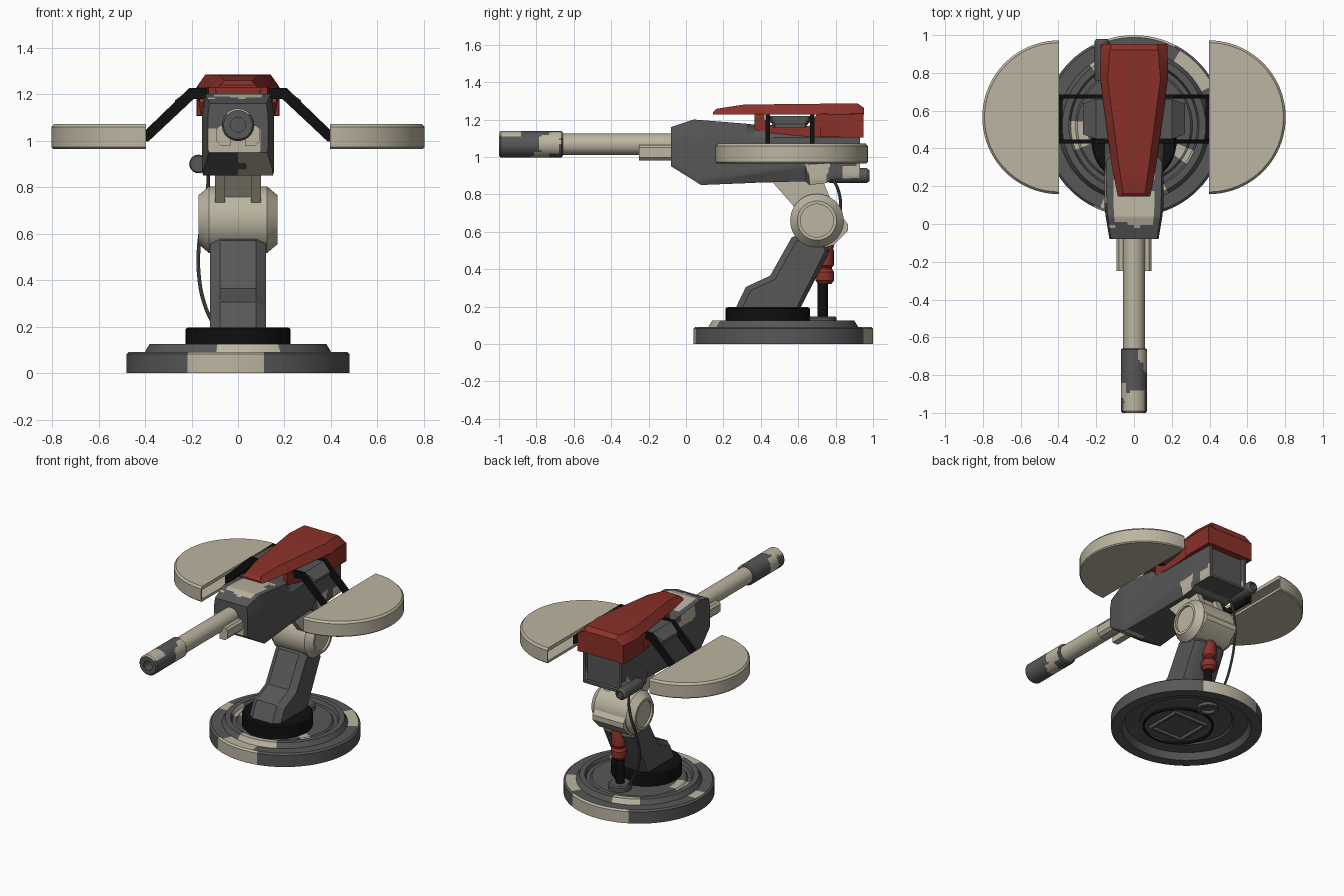
import bpy, bmesh, math
from mathutils import Matrix, noise

if "Cube" in bpy.data.objects:
    bpy.data.objects.remove(bpy.data.objects["Cube"])


def material(name, rgb):
    m = bpy.data.materials.new(name)
    m.diffuse_color = (*rgb, 1)
    m.use_nodes = True
    m.node_tree.nodes["Principled BSDF"].inputs["Base Color"].default_value = m.diffuse_color
    return m


GREY = material("dark grey", (0.095, 0.095, 0.095))
BEIGE = material("sand beige", (0.50, 0.46, 0.355))
RED = material("dull red", (0.26, 0.03, 0.022))
BLACK = material("black", (0.005, 0.005, 0.005))


def finish(name, bm, mats, rule=None):
    bmesh.ops.remove_doubles(bm, verts=bm.verts, dist=0.0001)
    bmesh.ops.recalc_face_normals(bm, faces=bm.faces)
    if rule:
        for f in bm.faces:
            f.material_index = int(bool(rule(f.calc_center_median(), f.normal)))
    me = bpy.data.meshes.new(name)
    bm.to_mesh(me)
    bm.free()
    for m in mats:
        me.materials.append(m)
    ob = bpy.data.objects.new(name, me)
    bpy.context.collection.objects.link(ob)
    return ob


def loft_bm(rings):
    bm = bmesh.new()
    vs = [[bm.verts.new(p) for p in r] for r in rings]
    n = len(vs[0])
    for a, b in zip(vs, vs[1:]):
        for i in range(n):
            j = (i + 1) % n
            bm.faces.new((a[i], a[j], b[j], b[i]))
    bm.faces.new(vs[0])
    bm.faces.new(vs[-1])
    bmesh.ops.recalc_face_normals(bm, faces=bm.faces)
    return bm


def loft(name, rings, mat):
    return finish(name, loft_bm(rings), [mat])


def box(name, x, y, z, mat):
    return loft(name, [[(x[0], y[0], k), (x[1], y[0], k), (x[1], y[1], k), (x[0], y[1], k)] for k in z], mat)


def side_profile(name, pts, x0, x1, mat):
    return loft(name, [[(x, y, z) for y, z in pts] for x in (x0, x1)], mat)


def lathe(name, profile, loc, mats, axis="Z", segs=48, rule=None, turn=0.0):
    """Revolve (radius, height) points around an axis through loc."""
    bm = bmesh.new()
    angles = [2 * math.pi * i / segs + turn for i in range(segs)]
    rings = [[bm.verts.new((r * math.cos(a), r * math.sin(a), h)) for a in angles] for r, h in profile]
    for a, b in zip(rings, rings[1:]):
        for i in range(segs):
            j = (i + 1) % segs
            bm.faces.new((a[i], a[j], b[j], b[i]))
    rot = {"Z": Matrix(), "Y": Matrix.Rotation(-math.pi / 2, 4, "X"), "X": Matrix.Rotation(math.pi / 2, 4, "Y")}[axis]
    bm.transform(Matrix.Translation(loc) @ rot)
    return finish(name, bm, mats, rule)


# Round stepped base with painted camouflage patches
def base_camo(c, n):
    x, y = c.x, c.y - 0.52
    r, a = math.hypot(x, y), math.degrees(math.atan2(y, x))
    if n.z < -0.05 or (n.x * x + n.y * y < -0.1 and c.z < 0.06):
        return False
    if r > 0.47:
        return -117 < a < -76 or 61 < a < 117
    if r > 0.41:
        return -112 < a < -80 or 28 < a < 58 or a > 175 or a < -169
    if r > 0.345:
        return -103 < a < -61 or 100 < a < 128
    return r > 0.25 and (a > 175 or a < -157 or -37 < a < -23)


lathe("base", [(0, 0.11), (0.25, 0.11), (0.30, 0.11), (0.31, 0.10), (0.335, 0.10), (0.345, 0.125), (0.38, 0.125),
               (0.40, 0.092), (0.468, 0.092), (0.48, 0.082), (0.48, 0), (0.41, 0), (0.39, 0.045), (0.30, 0.05),
               (0.29, 0.06), (0, 0.06)], (0, 0.52, 0), [GREY, BEIGE], segs=80, rule=base_camo)
lathe("turntable", [(0, 0.1), (0.225, 0.1), (0.225, 0.19), (0.215, 0.197), (0, 0.197)], (0, 0.437, 0), [BLACK])
lathe("underside_ring", [(0.215, 0.045), (0.225, 0.045), (0.225, 0.07), (0.215, 0.07), (0.215, 0.045)],
      (0, 0.437, 0), [BLACK])
lathe("underside_socket", [(0.16, 0.04), (0.185, 0.04), (0.185, 0.07), (0.16, 0.07), (0.16, 0.04)],
      (0, 0.437, 0), [GREY], segs=4, turn=math.pi / 4)
lathe("underside_piston_ring", [(0.045, 0.04), (0.068, 0.04), (0.068, 0.07), (0.045, 0.07), (0.045, 0.04)],
      (0, 0.73, 0), [GREY], segs=24)

# Lower arm with chamfered cheeks
arm = [(0.255, 0.17), (0.32, 0.305), (0.45, 0.365), (0.565, 0.57), (0.70, 0.62), (0.77, 0.50), (0.60, 0.17)]
inner = [(0.29, 0.17), (0.345, 0.285), (0.475, 0.345), (0.59, 0.55), (0.69, 0.59), (0.745, 0.50), (0.58, 0.17)]
loft("lower_arm", [[(x, y, z) for y, z in p] for x, p in
                   ((-0.12, inner), (-0.078, arm), (0.078, arm), (0.12, inner))], GREY)

# Elbow joint, its rear lug and the upper brackets
lathe("elbow_joint", [(0, -0.155), (0.088, -0.155), (0.088, -0.17), (0.105, -0.17), (0.143, -0.125), (0.143, 0.125),
                      (0.105, 0.17), (0.088, 0.17), (0.088, 0.155), (0, 0.155)], (0, 0.70, 0.66), [BEIGE], "X")
side_profile("elbow_lug", [(0.74, 0.515), (0.79, 0.53), (0.865, 0.605), (0.865, 0.64), (0.82, 0.70), (0.76, 0.70)],
             -0.12, 0.12, BEIGE)
for s, side in ((-1, "left"), (1, "right")):
    side_profile(side + "_upper_bracket", [(0.45, 0.88), (0.59, 0.72), (0.70, 0.70), (0.78, 0.76), (0.72, 0.90)],
                 s * 0.055, s * 0.098, BEIGE)
side_profile("upper_arm_core", [(0.49, 0.88), (0.61, 0.74), (0.74, 0.74), (0.70, 0.90)], -0.06, 0.06, BEIGE)

# Hydraulic piston behind the arm
lathe("piston_foot", [(0, 0.10), (0.075, 0.10), (0.075, 0.14), (0.065, 0.148), (0, 0.148)], (0, 0.73, 0), [GREY])
lathe("piston_rod", [(0, 0.14), (0.028, 0.14), (0.028, 0.40), (0, 0.40)], (0, 0.73, 0), [BLACK], segs=24)
lathe("piston_sleeve", [(0, 0.32), (0.035, 0.32), (0.05, 0.34), (0.05, 0.385), (0.038, 0.40), (0.038, 0.41),
                        (0.048, 0.42), (0.048, 0.50), (0.035, 0.54), (0, 0.54)], (0, 0.742, 0), [RED], segs=24)


# Gun body: half widths and heights along its length
def body_camo(c, n):
    w = 0.025 * noise.noise(c * 14)
    if n.z > 0.7:
        return -0.115 < c.x + w < 0.09 and -0.01 < c.y + w < 0.24
    if n.y < -0.7:
        return -0.13 < c.x < 0.09 + w and c.z < 1.05 + w
    if n.z < -0.4 and c.y < 0.1:
        return c.x > 0.01 + w
    if abs(n.x) > 0.5:
        return (0.65 < c.y + w < 0.75 and c.z < 0.96 and c.x > 0) or (0.83 < c.y and c.z + w < 0.955) \
            or (c.x < 0 and 0.12 < c.y + w < 0.28 and c.z > 1.10)
    return False


# y, half width, top half width, bottom half width, bottom, chamfer, top
rows = [(-0.08, 0.13, 0.122, 0.125, 0.95, 0.965, 1.16), (0.04, 0.15, 0.14, 0.148, 0.875, 0.89, 1.20),
        (0.08, 0.155, 0.143, 0.15, 0.85, 0.868, 1.197), (0.33, 0.155, 0.148, 0.135, 0.86, 0.905, 1.177),
        (0.37, 0.155, 0.11, 0.133, 0.862, 0.91, 1.172), (0.64, 0.155, 0.11, 0.125, 0.87, 0.95, 1.165),
        (0.66, 0.155, 0.11, 0.15, 0.85, 0.87, 1.165), (0.75, 0.155, 0.11, 0.15, 0.86, 0.88, 1.165),
        (0.78, 0.155, 0.11, 0.15, 0.88, 0.90, 1.165), (0.93, 0.15, 0.11, 0.145, 0.885, 0.90, 1.165)]
bm = loft_bm([[(-k, y, lo), (k, y, lo), (b, y, mid), (b, y, 1.105), (t, y, hi), (-t, y, hi), (-b, y, 1.105),
               (-b, y, mid)] for y, b, t, k, lo, mid, hi in rows])
back = [f for f in bm.faces if f.normal.y > 0.9 and f.calc_area() > 0.05]
bmesh.ops.inset_individual(bm, faces=back, thickness=0.02)
bmesh.ops.inset_individual(bm, faces=back, thickness=0.001, depth=-0.025)
for h in (0.965, 1.105):
    pair = [v for v in bm.verts if abs(v.co.y + 0.08) < 0.001 and abs(v.co.z - h) < 0.001]
    bmesh.ops.connect_vert_pair(bm, verts=pair)
bmesh.ops.subdivide_edges(bm, edges=bm.edges[:], cuts=7, use_grid_fill=True)
finish("gun_body", bm, [GREY, BEIGE], body_camo)

# Barrel with side blocks
lathe("barrel", [(0, -0.70), (0.057, -0.70), (0.057, 0), (0, 0)], (0, 0, 1.068), [BEIGE], "Y", 40)
for s, side in ((-1, "left"), (1, "right")):
    loft(side + "_barrel_block", [[(s * x, y0, z) for x, z in ((0.03, 0.98), (0.075, 0.98), (0.093, 0.998),
         (0.093, 1.05), (0.08, 1.065), (0.03, 1.065))] for y0 in (-0.25, -0.04)], BEIGE)


# Camouflaged muzzle with a bore
def muzzle_camo(c, n):
    w = 0.03 * noise.noise(c * 20)
    y = c.y + w
    if math.hypot(c.x, c.z - 1.068) < 0.05:
        return False
    return (n.z > 0.55 and -0.045 < c.x + w and y < -0.88) or (n.x > 0.75 and -0.78 < y < -0.68) \
        or (n.z > 0.4 and n.x > 0.3 and y > -0.71) or (n.z < -0.6 and -0.83 < y < -0.74) \
        or (n.x < -0.6 and -0.93 < y < -0.84)


wall = [(0.07, -0.99 + 0.325 * i / 24) for i in range(25)]
lathe("muzzle", [(0, -0.90), (0.032, -0.90), (0.032, -1.0), (0.062, -1.0)] + wall + [(0.062, -0.658), (0.05, -0.658)],
      (0, 0, 1.068), [GREY, BEIGE], "Y", 40, muzzle_camo)

# Red hood: tapering lid, side rails with an open window, and rear block
lid = [(0.145, 0.085, 0.075, 1.228, 1.24), (0.165, 0.09, 0.058, 1.228, 1.258), (0.31, 0.118, 0.08, 1.228, 1.28),
       (0.77, 0.18, 0.14, 1.228, 1.285), (0.92, 0.178, 0.128, 1.228, 1.285), (0.952, 0.175, 0.12, 1.228, 1.262)]
loft("hood_lid", [[(-b, y, lo), (b, y, lo), (t, y, hi), (-t, y, hi)] for y, b, t, lo, hi in lid], RED)
box("hood_rear", (-0.176, 0.176), (0.72, 0.95), (1.108, 1.232), RED)
rail = [(0.365, 1.108), (0.77, 1.105), (0.95, 1.105), (0.95, 1.23), (0.77, 1.23), (0.70, 1.23), (0.66, 1.165),
        (0.46, 1.165), (0.42, 1.20), (0.42, 1.23), (0.365, 1.23)]
for s, side in ((-1, "left"), (1, "right")):
    loft(side + "_hood_rail", [[(s * (min(0.178, 0.127 + (y - 0.365) * 0.128) - d), y, z) for y, z in rail]
                               for d in (0, 0.03)], RED)

# Side pods with recessed flat faces, carried on black struts
for s, side in ((-1, "left"), (1, "right")):
    rings = []
    for r, z in ((0.400, 0.965), (0.407, 0.972), (0.407, 1.058), (0.395, 1.072)):
        rings.append([(s * (0.396 + r * math.cos(a)), 0.565 + r * math.sin(a), z)
                      for a in [math.pi * (i / 40 - 0.5) for i in range(41)]])
    bm = loft_bm(rings)
    flat = [f for f in bm.faces if f.normal.x * s < -0.95 and f.calc_area() > 0.03]
    bmesh.ops.inset_individual(bm, faces=flat, thickness=0.015)
    bmesh.ops.inset_individual(bm, faces=flat, thickness=0.001, depth=-0.08)
    finish(side + "_pod", bm, [BEIGE])
    strut = [(0.10, 1.226), (0.21, 1.226), (0.398, 1.045), (0.398, 0.995), (0.385, 0.997), (0.19, 1.18), (0.10, 1.18)]
    for k, y in (("front", 0.437), ("rear", 0.675)):
        loft(f"{side}_{k}_strut", [[(s * x, y + d, z) for x, z in strut] for d in (-0.011, 0.011)], BLACK)
    box(side + "_strut_bar", (s * 0.378, s * 0.397), (0.43, 0.68), (1.0, 1.04), BLACK)
    cover = [(0.09, 1.215), (0.20, 1.22), (0.27, 1.175), (0.27, 1.155), (0.20, 1.19), (0.09, 1.185)]
    loft(side + "_strut_cover", [[(s * x, y + (d if x > 0.25 else 0), z) for x, z in cover]
                                 for y, d in ((0.45, 0.025), (0.662, -0.025))], GREY)

# Sensor tube and its cable down to the base
lathe("sensor_tube", [(0, 0.76), (0.035, 0.76), (0.04, 0.77), (0.04, 0.965), (0.03, 0.98), (0.024, 0.98), (0.024, 0.96),
                      (0, 0.96)], (-0.17, 0, 0.90), [GREY], "Y", 20)
box("sensor_mount", (-0.17, -0.12), (0.80, 0.90), (0.885, 0.93), GREY)
cu = bpy.data.curves.new("cable", "CURVE")
cu.dimensions, cu.bevel_depth, cu.bevel_resolution = "3D", 0.008, 2
path = [(-0.13, 0.78, 0.89), (-0.128, 0.815, 0.82), (-0.145, 0.825, 0.70), (-0.168, 0.79, 0.55), (-0.168, 0.755, 0.42),
        (-0.145, 0.735, 0.30), (-0.11, 0.73, 0.22), (-0.06, 0.73, 0.14)]
sp = cu.splines.new("BEZIER")
sp.bezier_points.add(len(path) - 1)
for p, co in zip(sp.bezier_points, path):
    p.co, p.handle_left_type, p.handle_right_type = co, "AUTO", "AUTO"
cu.materials.append(GREY)
cable = bpy.data.objects.new("cable", cu)
bpy.context.collection.objects.link(cable)
cable.select_set(True)
bpy.context.view_layer.objects.active = cable
bpy.ops.object.convert(target="MESH")

# Smooth the round parts, keep hard edges
for ob in bpy.context.scene.objects:
    ob.select_set(ob.type == "MESH")
bpy.ops.object.shade_smooth_by_angle(angle=math.radians(30))
